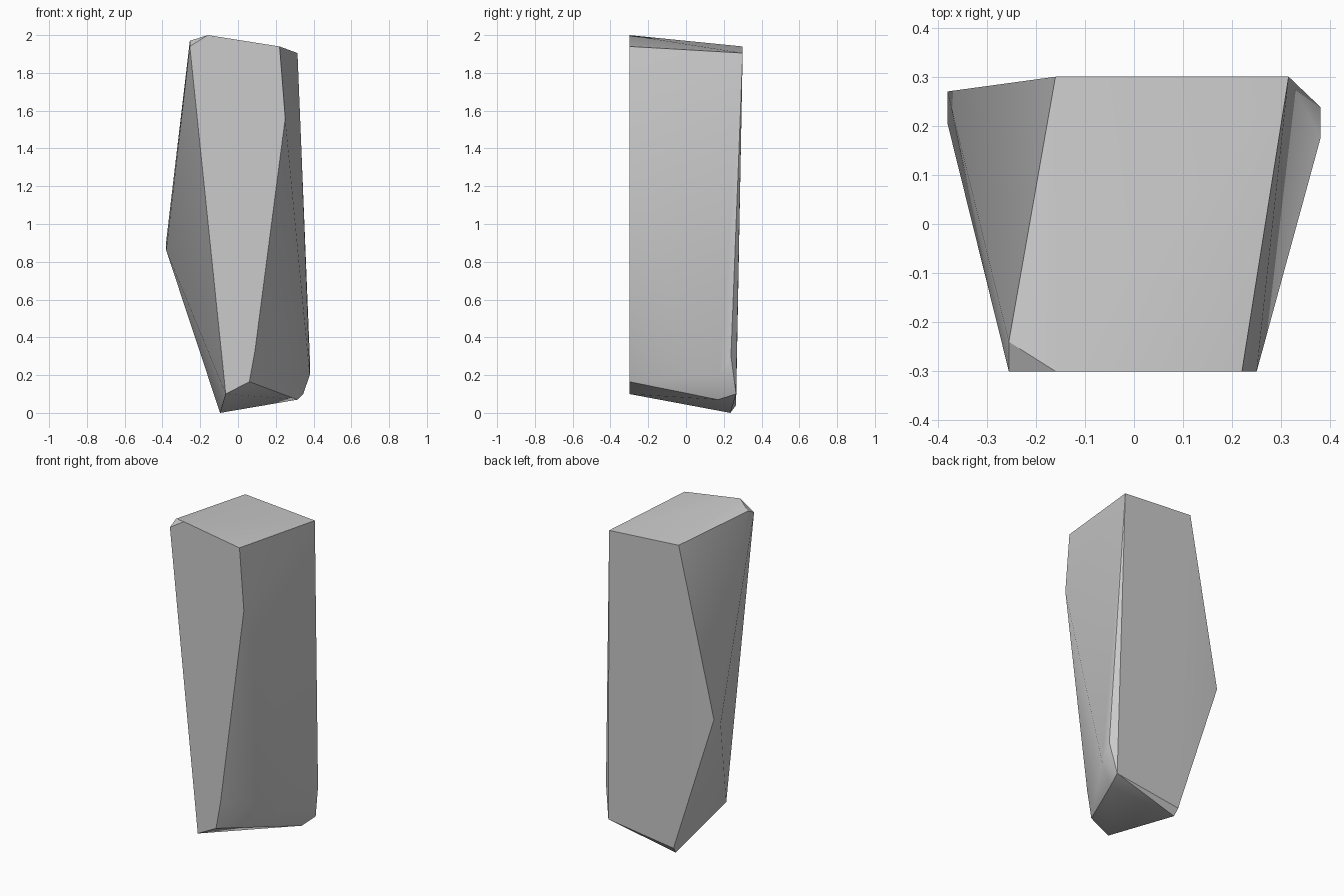
import bpy
import bmesh
import math

cube = bpy.data.objects.get("Cube")
if cube:
    bpy.data.objects.remove(cube, do_unlink=True)

# Flat stone colour
stone = bpy.data.materials.new("stone_grey")
stone.use_nodes = True
grey = (0.6, 0.6, 0.6, 1)
stone.diffuse_color = grey
stone.node_tree.nodes["Principled BSDF"].inputs["Base Color"].default_value = grey

# Corners of the chiselled slab
top = [(-.16, -.3, 2), (.22, -.3, 1.94), (.315, .3, 1.905),
       (-.16, .3, 1.94), (-.255, -.24, 1.97), (-.255, -.3, 1.94)]
sides = [(.25, -.3, 1.56), (-.38, .27, .91), (-.38, .205, .86),
         (.38, .238, .3), (.38, .175, .2), (.09, -.3, .33)]
base = [(.06, -.3, .165), (-.065, -.3, .1), (.315, .17, .07),
        (.345, .265, .1), (-.1, .265, .04), (-.095, .235, 0)]

# Wrap the corners into one convex stone
bm = bmesh.new()
for corner in top + sides + base:
    bm.verts.new(corner)
hull = bmesh.ops.convex_hull(bm, input=bm.verts)
loose = [v for v in bm.verts if not v.link_faces]
bmesh.ops.delete(bm, geom=loose, context='VERTS')
bmesh.ops.recalc_face_normals(bm, faces=bm.faces)
bmesh.ops.dissolve_limit(bm, angle_limit=math.radians(1),
                         verts=bm.verts, edges=bm.edges)
mesh = bpy.data.meshes.new("stone_slab")
bm.to_mesh(mesh)
bm.free()
mesh.materials.append(stone)

slab = bpy.data.objects.new("stone_slab", mesh)
bpy.context.collection.objects.link(slab)

# Soft shading across shallow creases, sharp at the chiselled edges
bpy.ops.object.select_all(action='DESELECT')
slab.select_set(True)
bpy.context.view_layer.objects.active = slab
bpy.ops.object.shade_smooth_by_angle(angle=math.radians(30))
